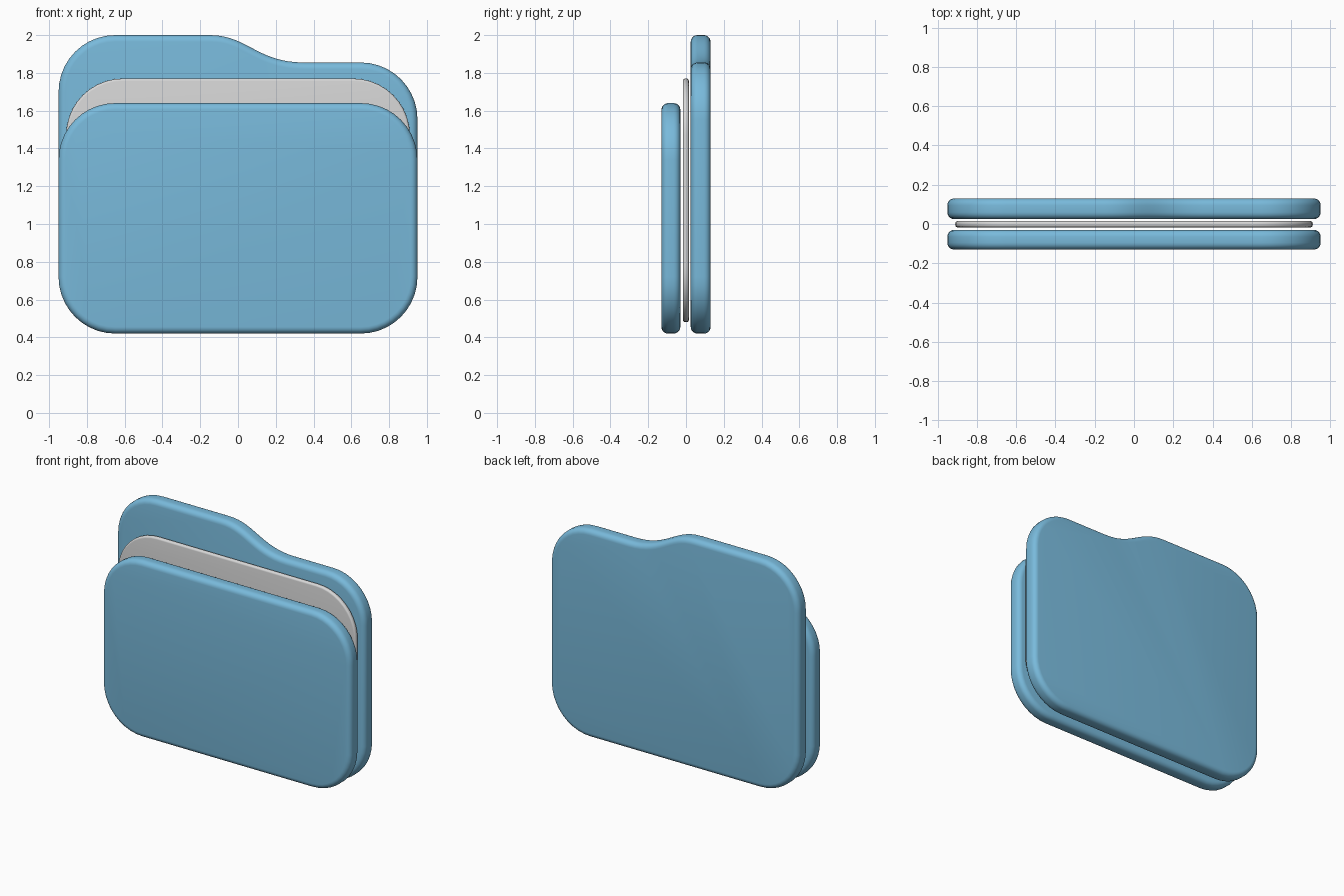
import bpy, bmesh, math
from mathutils import Vector
from mathutils.geometry import interpolate_bezier

if "Cube" in bpy.data.objects:
    bpy.data.objects.remove(bpy.data.objects["Cube"])


def material(name, rgb):
    m = bpy.data.materials.new(name)
    m.diffuse_color = (*rgb, 1)
    m.use_nodes = True
    m.node_tree.nodes["Principled BSDF"].inputs["Base Color"].default_value = m.diffuse_color
    return m


blue = material("folder blue", (0.19, 0.49, 0.71))
grey = material("paper grey", (0.68, 0.68, 0.68))


def corner(cx, cz, r, start, steps=10):
    """Quarter circle, counter-clockwise from the start angle in degrees."""
    return [(cx + r * math.cos(a), cz + r * math.sin(a))
            for a in (math.radians(start + 90 * i / steps) for i in range(steps + 1))]


def outline(half_w, low, high_right, high_left, r, step=()):
    """Rounded rectangle whose top edge may hold a step between two heights."""
    c = half_w - r
    return (corner(-c, low + r, r, 180) + corner(c, low + r, r, 270)
            + corner(c, high_right - r, r, 0) + list(step)
            + corner(-c, high_left - r, r, 90))


def panel(name, points, y_front, y_back, bevel, mat):
    """Extrude an outline in depth and round its front and back rims."""
    bm = bmesh.new()
    face = bm.faces.new([bm.verts.new((x, y_front, z)) for x, z in points])
    ext = bmesh.ops.extrude_face_region(bm, geom=[face], use_keep_orig=True)
    moved = [v for v in ext["geom"] if isinstance(v, bmesh.types.BMVert)]
    bmesh.ops.translate(bm, verts=moved, vec=(0, y_back - y_front, 0))
    bmesh.ops.recalc_face_normals(bm, faces=bm.faces[:])
    rims = [e for e in bm.edges if abs(e.verts[0].co.y - e.verts[1].co.y) < 1e-5]
    bmesh.ops.bevel(bm, geom=rims, offset=bevel, segments=5, profile=0.5,
                    affect='EDGES')
    bmesh.ops.recalc_face_normals(bm, faces=bm.faces[:])
    mesh = bpy.data.meshes.new(name)
    bm.to_mesh(mesh)
    bm.free()
    mesh.materials.append(mat)
    ob = bpy.data.objects.new(name, mesh)
    bpy.context.collection.objects.link(ob)
    bpy.ops.object.select_all(action='DESELECT')
    ob.select_set(True)
    bpy.context.view_layer.objects.active = ob
    bpy.ops.object.shade_smooth_by_angle(angle=math.radians(40))
    return ob


# Front cover
panel("front_cover", outline(0.95, 0.42, 1.64, 1.64, 0.3), -0.13, -0.03, 0.035, blue)

# Paper sheet between the covers
panel("paper_sheet", outline(0.91, 0.48, 1.77, 1.77, 0.3), -0.017, 0.015, 0.013, grey)

# Back cover with a raised tab on the left, joined by an S-shaped slope
slope = [(p.x, p.y) for p in interpolate_bezier(
    Vector((0.35, 1.855)), Vector((0.1, 1.855)),
    Vector((0.05, 2.0)), Vector((-0.15, 2.0)), 16)]
panel("back_cover", outline(0.95, 0.42, 1.855, 2.0, 0.3, slope), 0.025, 0.13, 0.035, blue)
